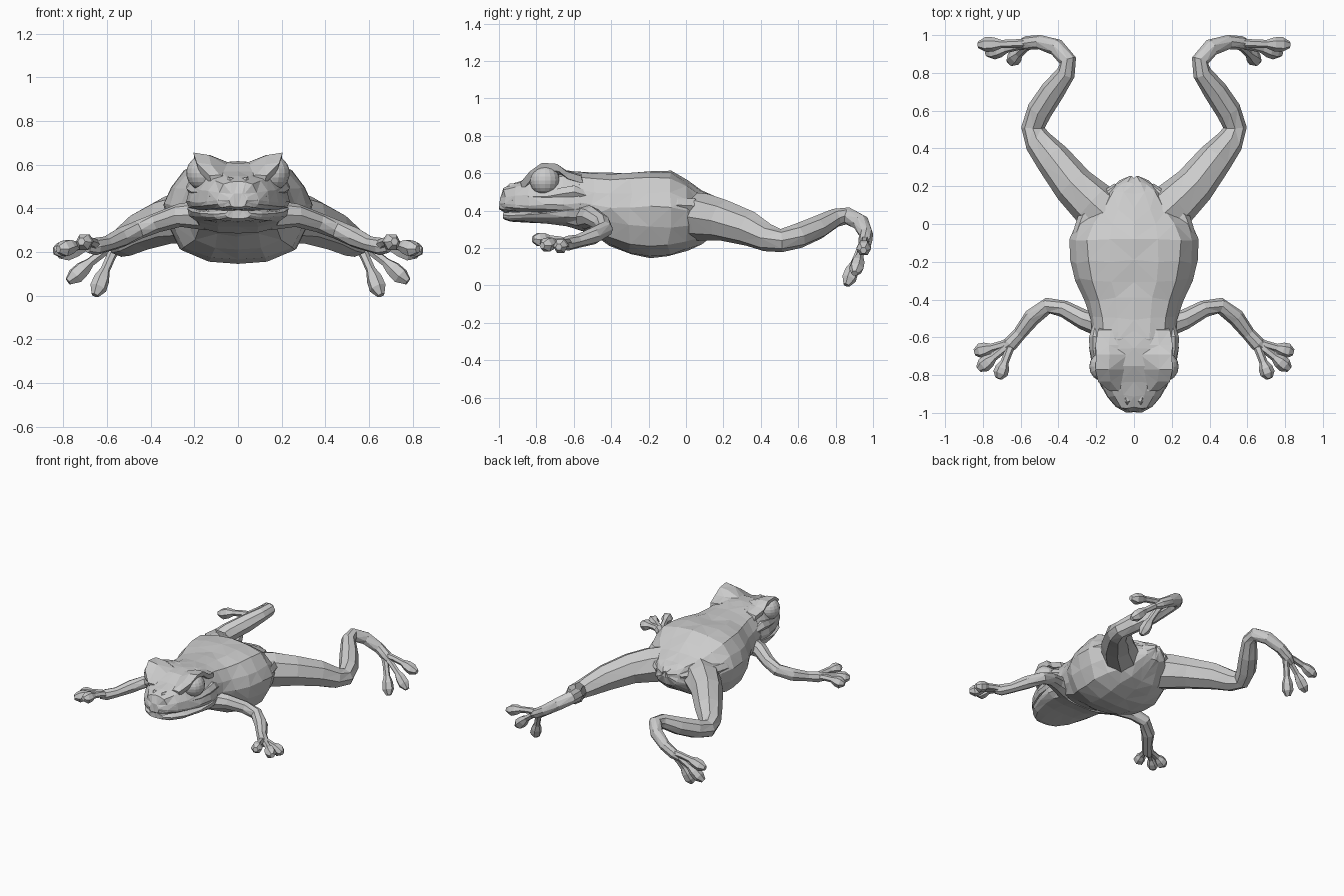
import bpy, bmesh, random
from math import cos, sin, tau
from mathutils import Vector

random.seed(4)


def make(name, rings, mirror=False):
    """Skin a list of closed rings, cap both ends, optionally mirror in x."""
    bm = bmesh.new()
    vs = [[bm.verts.new(p) for p in r] for r in rings]
    n = len(vs[0])
    for a, b in zip(vs, vs[1:]):
        for i in range(n):
            j = (i + 1) % n
            bm.faces.new((a[i], a[j], b[j], b[i]))
    bm.faces.new(vs[0])
    bm.faces.new(vs[-1])
    bmesh.ops.recalc_face_normals(bm, faces=bm.faces)
    bmesh.ops.triangulate(bm, faces=bm.faces)
    me = bpy.data.meshes.new(name)
    bm.to_mesh(me)
    bm.free()
    ob = bpy.data.objects.new(name, me)
    bpy.context.collection.objects.link(ob)
    if mirror:
        add_mirror(ob)
    return ob


def add_mirror(ob):
    ob.modifiers.new("mirror", 'MIRROR').use_axis[0] = True


# half cross-section, from the spine round to the belly
HALF = [(0, 1), (.38, .97), (.72, .82), (.92, .4), (1, 0),
        (.95, -.4), (.78, -.78), (.4, -.97), (0, -1)]


def loft(name, rows, rough=0):
    """Sections along y: (y, half width, top z, widest z, bottom z)."""
    rings = []
    for y, w, zt, zm, zb in rows:
        half = []
        for x, z in HALF:
            d = [random.uniform(-rough, rough) for _ in range(3)]
            pz = zm + z * ((zt - zm) if z > 0 else (zm - zb))
            half.append((x * (w + d[0]), y + 1.5 * d[1], pz + d[2] * .6))
        rings.append(half + [(-x, y, z) for x, y, z in half[-2:0:-1]])
    return make(name, rings)


def limb(name, pts, sides=7):
    """Faceted tube through (x, y, z, radius) points, mirrored."""
    rings = []
    for i, p in enumerate(pts):
        a = Vector(pts[max(i - 1, 0)][:3])
        b = Vector(pts[min(i + 1, len(pts) - 1)][:3])
        t = (b - a).normalized()
        u = t.cross(Vector((0, 0, 1))).normalized()
        v = u.cross(t)
        c = Vector(p[:3])
        rings.append([c + p[3] * (u * cos(tau * k / sides) + v * sin(tau * k / sides))
                      for k in range(sides)])
    return make(name, rings, True)


def digit(name, base, tip, lift):
    """Thin toe with a slight arch that swells into a round pad."""
    a, b = Vector(base), Vector(tip)
    pts = []
    for f, r in [(0, .027), (.35, .022), (.65, .022), (.82, .037), (1, .04), (1.17, .018)]:
        p = a.lerp(b, f)
        pts.append((p.x, p.y, p.z + lift * 4 * f * max(1 - f, 0), r))
    limb(name, pts, 6)


# torso
loft("body", [
    (-.68, .17, .59, .46, .35),
    (-.60, .215, .612, .45, .315),
    (-.50, .235, .605, .43, .275),
    (-.40, .255, .60, .42, .215),
    (-.30, .315, .602, .42, .17),
    (-.20, .332, .61, .42, .15),
    (-.09, .338, .612, .42, .155),
    (.00, .305, .56, .40, .19),
    (.08, .225, .505, .38, .22),
    (.16, .15, .475, .38, .27),
    (.22, .09, .45, .39, .32),
    (.25, .03, .425, .40, .38)], .008)

# upper head, ending in a blunt snout
loft("head", [
    (-.995, .045, .47, .44, .405),
    (-.97, .095, .525, .435, .395),
    (-.91, .145, .55, .43, .39),
    (-.84, .188, .57, .425, .385),
    (-.75, .22, .61, .43, .38),
    (-.66, .236, .615, .43, .37),
    (-.57, .23, .61, .44, .35)], .004)

# lower jaw, set slightly back
loft("jaw", [
    (-.975, .06, .392, .375, .352),
    (-.94, .115, .395, .375, .342),
    (-.86, .175, .398, .378, .336),
    (-.75, .215, .40, .385, .33),
    (-.64, .235, .42, .40, .315),
    (-.54, .22, .44, .41, .285)], .003)

# eyes
bpy.ops.mesh.primitive_uv_sphere_add(segments=16, ring_count=12, radius=.08,
                                     location=(0, 0, 0))
eye = bpy.context.object
eye.name = "eyes"
for v in eye.data.vertices:
    v.co += Vector((.157, -.755, .562))
add_mirror(eye)

# hooded brows: (y, peak x, peak z, inner z)
brow = [(-.885, .13, .55, .54), (-.835, .19, .61, .55), (-.77, .205, .656, .585),
        (-.69, .20, .65, .605), (-.64, .205, .61, .605), (-.56, .19, .585, .60)]
make("brows", [[(.03, y, zi), (.65 * px, y, .25 * zi + .75 * pz + .006), (px, y, pz),
                (px - .01, y + .01, pz - .04), (.03, y, zi - .05)]
               for y, px, pz, zi in brow], True)

# cheek ridge, ear disc bulge and nostrils
limb("cheeks", [(.105, -.92, .455, .025), (.155, -.83, .475, .025),
                (.185, -.74, .475, .03), (.198, -.66, .49, .038),
                (.198, -.60, .50, .04), (.19, -.53, .48, .025)], 6)
limb("nostrils", [(.03, -.965, .505, .012), (.035, -.935, .528, .018),
                  (.045, -.89, .535, .012)], 5)

# front limbs and hands
limb("front_leg", [
    (.15, -.54, .37, .07), (.27, -.505, .368, .053), (.37, -.45, .335, .045),
    (.455, -.432, .302, .043), (.54, -.495, .265, .046),
    (.605, -.58, .236, .036), (.655, -.635, .225, .04), (.69, -.66, .22, .024)], 8)
for i, tip in enumerate([(.815, -.672, .208), (.798, -.748, .215), (.707, -.79, .245)]):
    digit(f"finger_{i + 1}", (.645, -.625, .226), tip, .012)

# hind limbs and feet
limb("hind_leg", [
    (.12, .02, .37, .13), (.22, .11, .365, .125), (.32, .205, .347, .11),
    (.43, .345, .302, .094), (.505, .435, .255, .075),
    (.535, .51, .24, .062), (.50, .60, .265, .067),
    (.43, .705, .31, .064), (.36, .80, .362, .05),
    (.35, .865, .372, .046), (.41, .935, .335, .046),
    (.50, .963, .275, .038), (.57, .958, .23, .037), (.61, .95, .205, .022)], 8)
for i, tip in enumerate([(.785, .95, .195), (.745, .91, .09), (.64, .872, .036)]):
    digit(f"toe_{i + 1}", (.55, .958, .24), tip, .012)

# hip ridges where the flank folds over the thigh
limb("hip_ridge", [(.27, -.15, .45, .03), (.285, -.05, .43, .04),
                   (.255, .03, .425, .045), (.17, .12, .415, .045),
                   (.09, .20, .40, .02)], 6)
